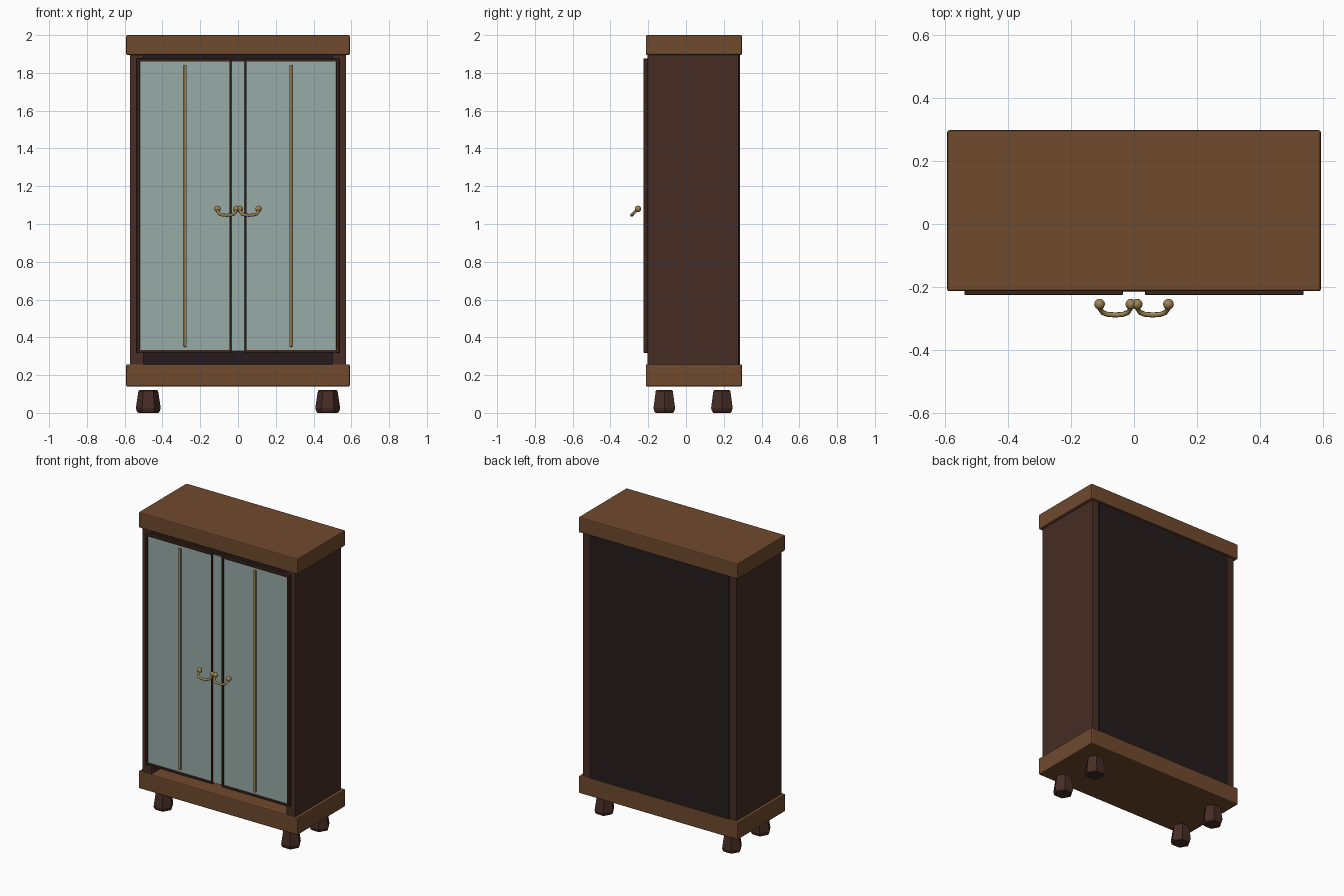
import bpy, math
from mathutils import Vector

if "Cube" in bpy.data.objects:
    bpy.data.objects.remove(bpy.data.objects["Cube"])


def material(name, rgb):
    m = bpy.data.materials.new(name)
    m.diffuse_color = (*rgb, 1)
    m.use_nodes = True
    m.node_tree.nodes["Principled BSDF"].inputs["Base Color"].default_value = m.diffuse_color
    return m


BROWN = material("warm brown wood", (0.16, 0.067, 0.027))
DARK = material("dark brown wood", (0.061, 0.026, 0.018))
FRAME = material("door frame brown", (0.045, 0.018, 0.011))
BACK = material("near black wood", (0.019, 0.012, 0.012))
GLASS = material("pale teal glass", (0.31, 0.41, 0.39))
BRASS = material("brass", (0.33, 0.23, 0.085))


def box(name, x, y, z, mat, bevel=0.0):
    """Box given by its extents on each axis."""
    c = [(a[0] + a[1]) / 2 for a in (x, y, z)]
    bpy.ops.mesh.primitive_cube_add(size=1, location=c)
    o = bpy.context.object
    o.name = name
    o.scale = [abs(a[1] - a[0]) for a in (x, y, z)]
    bpy.ops.object.transform_apply(location=False, rotation=False, scale=True)
    o.data.materials.append(mat)
    if bevel:
        b = o.modifiers.new("bevel", 'BEVEL')
        b.width = bevel
        b.segments = 2
    return o


# Top and base slabs
box("top_slab", (-0.592, 0.592), (-0.213, 0.297), (1.895, 2.0), BROWN, 0.007)
box("base_slab", (-0.592, 0.592), (-0.213, 0.297), (0.14, 0.257), BROWN, 0.007)

# Back panel
box("back_panel", (-0.52, 0.52), (0.255, 0.285), (0.25, 1.9), BACK)

for s, side in ((-1, "left"), (1, "right")):
    # Side panel
    box(side + "_side_panel", (s * 0.5, s * 0.572), (-0.203, 0.28), (0.25, 1.9), DARK, 0.004)

    # Door glass, meeting at the centre
    box(side + "_door_glass", (0, s * 0.528), (-0.215, -0.205), (0.328, 1.864), GLASS)

    # Thin door frame
    y = (-0.225, -0.202)
    box(side + "_frame_outer", (s * 0.52, s * 0.537), y, (0.318, 1.876), FRAME, 0.004)
    box(side + "_frame_inner", (s * 0.035, s * 0.045), y, (0.318, 1.876), FRAME, 0.003)
    box(side + "_frame_top", (s * 0.037, s * 0.535), y, (1.86, 1.875), FRAME, 0.004)
    box(side + "_frame_bottom", (s * 0.037, s * 0.535), y, (0.319, 0.333), FRAME, 0.004)

    # Brass strip on the glass
    box(side + "_brass_strip", (s * 0.272, s * 0.288), (-0.225, -0.21), (0.35, 1.842), BRASS, 0.003)

    # Handle: drooping bar between two knobs
    x0, x1 = s * 0.01, s * 0.109
    dx = x1 - x0
    steps = [(0, 0), (0.02, 0.45), (0.1, 0.78), (0.26, 0.95), (0.5, 1.0),
             (0.74, 0.95), (0.9, 0.78), (0.98, 0.45), (1, 0)]
    cu = bpy.data.curves.new(side + "_handle_bar", 'CURVE')
    cu.dimensions = '3D'
    cu.bevel_depth = 0.008
    cu.bevel_resolution = 2
    cu.use_fill_caps = True
    sp = cu.splines.new('POLY')
    sp.points.add(len(steps) - 1)
    for p, (t, d) in zip(sp.points, steps):
        p.co = (x0 + dx * t, -0.255 - 0.033 * d, 1.08 - 0.034 * d, 1)
    cu.materials.append(BRASS)
    bpy.context.collection.objects.link(bpy.data.objects.new(side + "_handle_bar", cu))
    for x, end in ((x0, "inner"), (x1, "outer")):
        bpy.ops.mesh.primitive_uv_sphere_add(segments=16, ring_count=10, radius=0.017,
                                             location=(x, -0.254, 1.08))
        k = bpy.context.object
        k.name = f"{side}_handle_{end}_knob"
        k.data.materials.append(BRASS)
        bpy.ops.object.shade_smooth()

    # Six-sided tapered feet
    for yf, end in ((-0.115, "front"), (0.19, "back")):
        rings = [(0.0, 0.052), (0.007, 0.06), (0.025, 0.066), (0.116, 0.052), (0.12, 0.047)]
        verts = [(r * math.cos(i * math.pi / 3), r * math.sin(i * math.pi / 3), z)
                 for z, r in rings for i in range(6)]
        faces = [(a * 6 + i, a * 6 + (i + 1) % 6, a * 6 + 6 + (i + 1) % 6, a * 6 + 6 + i)
                 for a in range(len(rings) - 1) for i in range(6)]
        faces += [tuple(reversed(range(6))), tuple(range(len(verts) - 6, len(verts)))]
        me = bpy.data.meshes.new("foot")
        me.from_pydata(verts, [], faces)
        me.materials.append(DARK)
        foot = bpy.data.objects.new(f"{side}_{end}_foot", me)
        foot.location = Vector((s * 0.475, yf, 0))
        bpy.context.collection.objects.link(foot)
